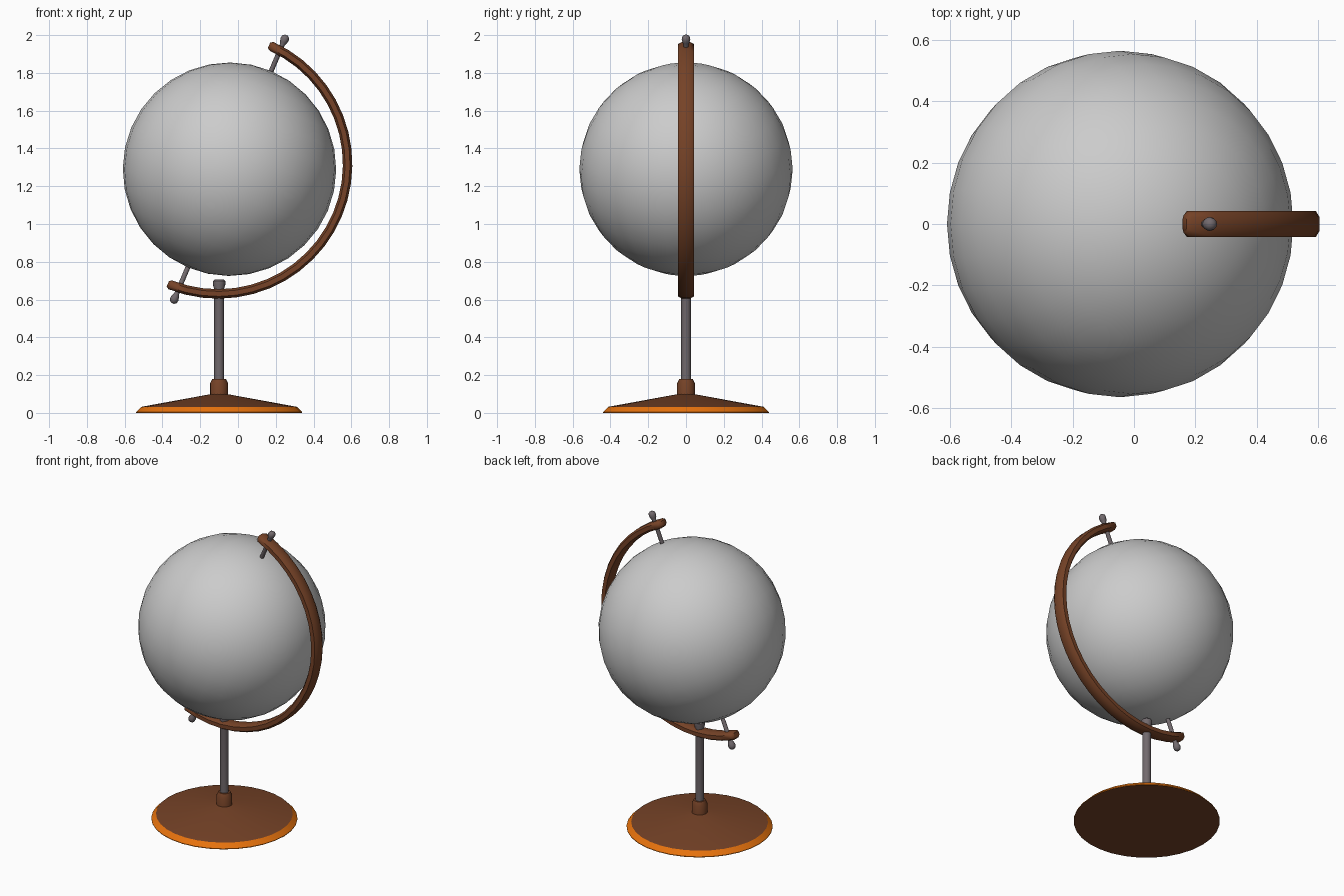
import bpy, bmesh
from math import sin, cos, pi, radians
from mathutils import Matrix, Vector

if "Cube" in bpy.data.objects:
    bpy.data.objects.remove(bpy.data.objects["Cube"])

TILT = radians(23)
CENTRE = Vector((-0.045, 0, 1.29))
STAND_X = -0.10


def material(name, rgb):
    m = bpy.data.materials.new(name)
    m.diffuse_color = (*rgb, 1)
    m.use_nodes = True
    m.node_tree.nodes["Principled BSDF"].inputs["Base Color"].default_value = m.diffuse_color
    return m


BROWN = material("brown_wood", (0.18, 0.055, 0.02))
ORANGE = material("orange_trim", (0.8, 0.17, 0.004))
METAL = material("dark_metal", (0.17, 0.145, 0.155))


def finish(name, bm, mat=None, angle=40):
    bmesh.ops.recalc_face_normals(bm, faces=bm.faces)
    me = bpy.data.meshes.new(name)
    bm.to_mesh(me)
    bm.free()
    ob = bpy.data.objects.new(name, me)
    bpy.context.collection.objects.link(ob)
    if mat:
        me.materials.append(mat)
    bpy.ops.object.select_all(action='DESELECT')
    ob.select_set(True)
    bpy.context.view_layer.objects.active = ob
    bpy.ops.object.shade_smooth_by_angle(angle=radians(angle))
    return ob


def skin(bm, rings, caps=True):
    rings = [[bm.verts.new(p) for p in r] for r in rings]
    n = len(rings[0])
    for a, b in zip(rings, rings[1:]):
        for i in range(n):
            bm.faces.new((a[i], a[(i + 1) % n], b[(i + 1) % n], b[i]))
    if caps:
        bm.faces.new(rings[0])
        bm.faces.new(rings[-1])


def lathe(name, profile, sides, mat, matrix, angle=40):
    bm = bmesh.new()
    skin(bm, [[matrix @ Vector((r * cos(2 * pi * i / sides), r * sin(2 * pi * i / sides), z))
               for i in range(sides)] for r, z in profile])
    return finish(name, bm, mat, angle)


tilted = Matrix.Translation(CENTRE) @ Matrix.Rotation(TILT, 4, 'Y')
stand = Matrix.Translation((STAND_X, 0, 0))

# Globe ball
bm = bmesh.new()
bmesh.ops.create_uvsphere(bm, u_segments=32, v_segments=16, radius=0.565, matrix=tilted)
finish("globe_ball", bm, angle=60)

# Axis rod with a droplet knob at each end
half = [(0.013, 0.715), (0.019, 0.73), (0.023, 0.747), (0.019, 0.763), (0.008, 0.771)]
lathe("axis_rod", [(r, -z) for r, z in reversed(half)] + half, 12, METAL, tilted, 60)

# Curved arm: chamfered section swept along an arc, ends slightly rounded
arc_offset, R = 0.066, 0.686
arc_centre = CENTRE - arc_offset * Vector((cos(TILT), 0, -sin(TILT)))
section = [(0.025, 0.022), (0.013, 0.042), (-0.013, 0.042), (-0.025, 0.022),
           (-0.025, -0.022), (-0.013, -0.042), (0.013, -0.042), (0.025, -0.022)]
SEG = 24
steps = [(-89.8, 0.65)] + [(-88.6 + 177.2 * i / SEG, 1) for i in range(SEG + 1)] + [(89.8, 0.65)]
rings = []
for deg, s in steps:
    a = radians(deg) - TILT
    rings.append([arc_centre + Vector(((R + u * s) * cos(a), v * s, (R + u * s) * sin(a)))
                  for u, v in section])
bm = bmesh.new()
skin(bm, rings)
finish("curved_arm", bm, BROWN, 50)

# Stand post with flared cap above the arm
lathe("stand_post", [(0.026, 0.12), (0.026, 0.655), (0.033, 0.68), (0.033, 0.697), (0.024, 0.706)],
      16, METAL, stand)

# Collar at the foot of the post
lathe("post_collar", [(0.048, 0.07), (0.048, 0.155), (0.036, 0.18)], 16, BROWN, stand)

# Conical base with a coloured sloping rim
base = lathe("base", [(0.44, 0), (0.44, 0.004), (0.412, 0.032), (0.04, 0.1)], 32, BROWN, stand, 25)
base.data.materials.append(ORANGE)
for f in base.data.polygons:
    if len(f.vertices) == 4 and f.center.z < 0.03:
        f.material_index = 1
